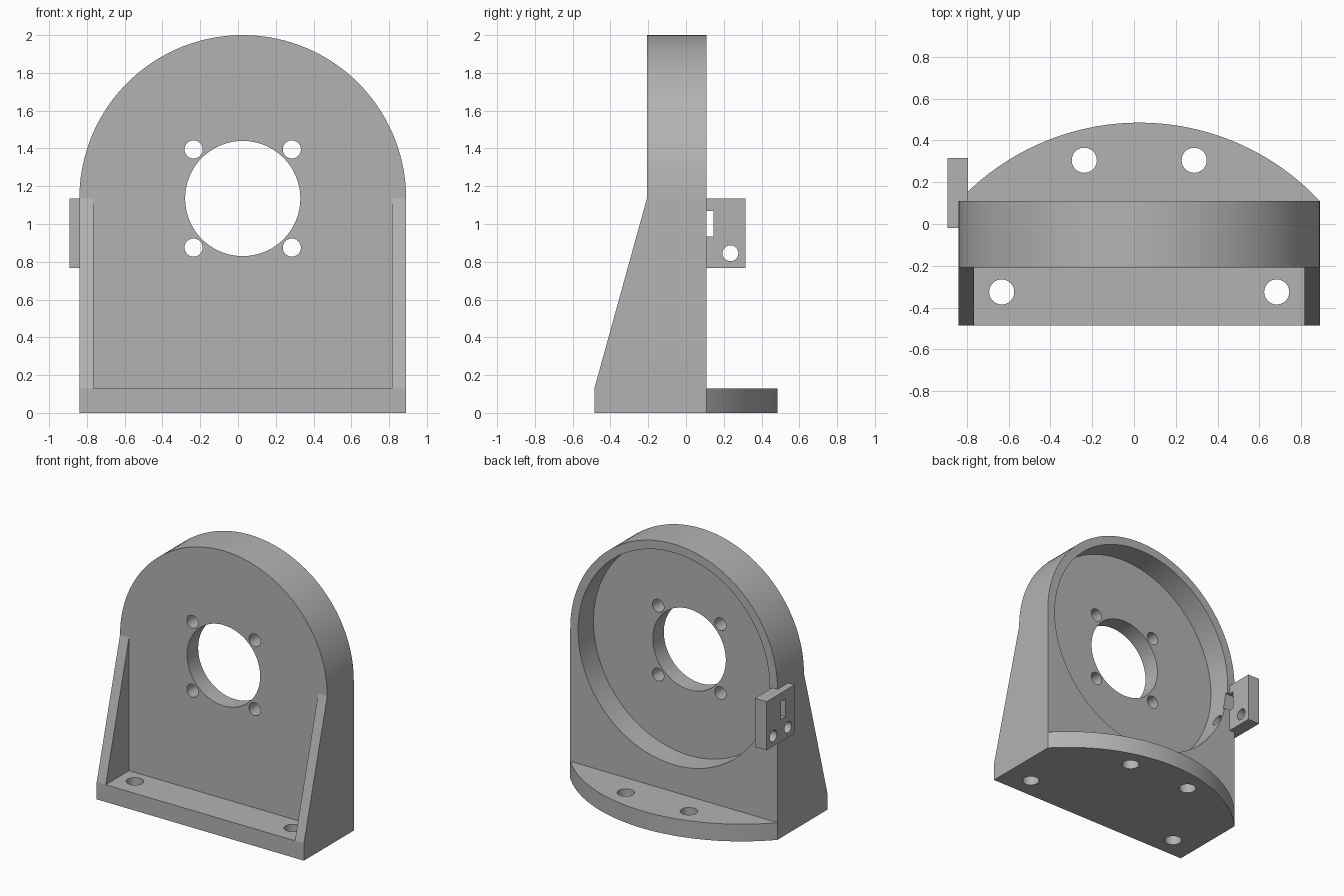
import bpy, bmesh, math
from mathutils import Vector

cube = bpy.data.objects.get("Cube")
if cube:
    bpy.data.objects.remove(cube, do_unlink=True)

CX, CZ, R = 0.025, 1.135, 0.865          # bore centre and outer radius
FRONT, BACK = -0.207, 0.109              # faces of the upright plate
FLOOR = -0.075                           # bottom of the rear recess
BASE_H, BASE_Y = 0.13, 0.485
LEFT, RIGHT = CX + R, CX - R

grey = bpy.data.materials.new("Mid grey")
grey.use_nodes = True
colour = (0.45, 0.45, 0.45, 1)
grey.diffuse_color = colour
grey.node_tree.nodes["Principled BSDF"].inputs["Base Color"].default_value = colour

# Maps a 2D profile point and a depth to 3D for each extrusion axis
PLACE = {
    "X": lambda a, b, d: Vector((d, a, b)),
    "Y": lambda a, b, d: Vector((a, d, b)),
    "Z": lambda a, b, d: Vector((a, b, d)),
}


def prism(name, profile, axis, start, end):
    """Extrude a closed profile along an axis."""
    bm = bmesh.new()
    place = PLACE[axis]
    face = bm.faces.new([bm.verts.new(place(a, b, start)) for a, b in profile])
    new = bmesh.ops.extrude_face_region(bm, geom=[face])["geom"]
    shift = place(0, 0, end - start)
    bmesh.ops.translate(bm, vec=shift, verts=[v for v in new if isinstance(v, bmesh.types.BMVert)])
    bmesh.ops.recalc_face_normals(bm, faces=bm.faces)
    mesh = bpy.data.meshes.new(name)
    bm.to_mesh(mesh)
    bm.free()
    mesh.materials.append(grey)
    obj = bpy.data.objects.new(name, mesh)
    bpy.context.collection.objects.link(obj)
    return obj


def arc(ca, cb, r, a0, a1, n):
    return [(ca + r * math.cos(a0 + (a1 - a0) * i / n),
             cb + r * math.sin(a0 + (a1 - a0) * i / n)) for i in range(n + 1)]


def circle(ca, cb, r, n=48):
    return arc(ca, cb, r, 0, 2 * math.pi, n)[:-1]


def rect(a0, a1, b0, b1):
    return [(a0, b0), (a1, b0), (a1, b1), (a0, b1)]


def cut(obj, profile, axis, start, end):
    """Subtract an extruded profile from a part."""
    cutter = prism("cutter", profile, axis, start, end)
    cutter.hide_render = True
    mod = obj.modifiers.new("cut", "BOOLEAN")
    mod.operation, mod.solver, mod.object = "DIFFERENCE", "EXACT", cutter
    bpy.context.view_layer.objects.active = obj
    bpy.ops.object.modifier_apply(modifier=mod.name)
    bpy.data.objects.remove(cutter, do_unlink=True)


# Upright plate with a round top
plate = prism("upright_plate",
              [(RIGHT, BASE_H), (LEFT, BASE_H)] + arc(CX, CZ, R, 0, math.pi, 72),
              "Y", FRONT, BACK)
cut(plate, circle(CX, CZ, 0.80, 128), "Y", FLOOR, BACK + 0.2)      # rear recess
cut(plate, circle(CX, CZ, 0.305, 72), "Y", FRONT - 0.2, BACK)      # centre bore
for sx in (-1, 1):                                                 # bolt holes
    for sz in (-1, 1):
        cut(plate, circle(CX + sx * 0.26, CZ + sz * 0.26, 0.048, 32),
            "Y", FRONT - 0.2, BACK)

# Base with a curved rear edge
sag = BASE_Y - BACK
base_r = (R * R + sag * sag) / (2 * sag)
half = math.asin(R / base_r)
base = prism("base",
             [(RIGHT, -BASE_Y), (LEFT, -BASE_Y)]
             + arc(CX, BASE_Y - base_r, base_r, math.pi / 2 - half, math.pi / 2 + half, 48),
             "Z", 0, BASE_H)
for sx in (-1, 1):                                                 # mounting holes
    for dx, y in ((0.263, 0.305), (0.658, -0.325)):
        cut(base, circle(CX + sx * dx, y, 0.06, 40), "Z", -0.2, BASE_H + 0.2)

# Tapered side gussets
gusset = [(-BASE_Y, BASE_H), (FRONT, BASE_H), (FRONT, CZ)]
left_gusset = prism("left_gusset", gusset, "X", LEFT - 0.075, LEFT)
right_gusset = prism("right_gusset", gusset, "X", RIGHT, RIGHT + 0.075)

# Side tab let into the rim
tab = prism("side_tab", rect(-0.02, 0.315, 0.768, 1.135), "X", -0.893, -0.795)

# Slot and screw holes pass through both the tab and the rim
openings = [rect(0.09, 0.145, 0.935, 1.07), circle(0.235, 0.845, 0.042, 32),
            circle(0.06, 0.845, 0.042, 32)]
for profile in openings:
    cut(tab, profile, "X", -1.1, -0.6)
for profile in (openings[0], openings[2]):
    cut(plate, profile, "X", -1.1, -0.6)

# Smooth the round walls, keep edges sharp
for obj in (plate, base, left_gusset, right_gusset, tab):
    bpy.ops.object.select_all(action="DESELECT")
    obj.select_set(True)
    bpy.context.view_layer.objects.active = obj
    bpy.ops.object.shade_smooth_by_angle(angle=math.radians(30))
